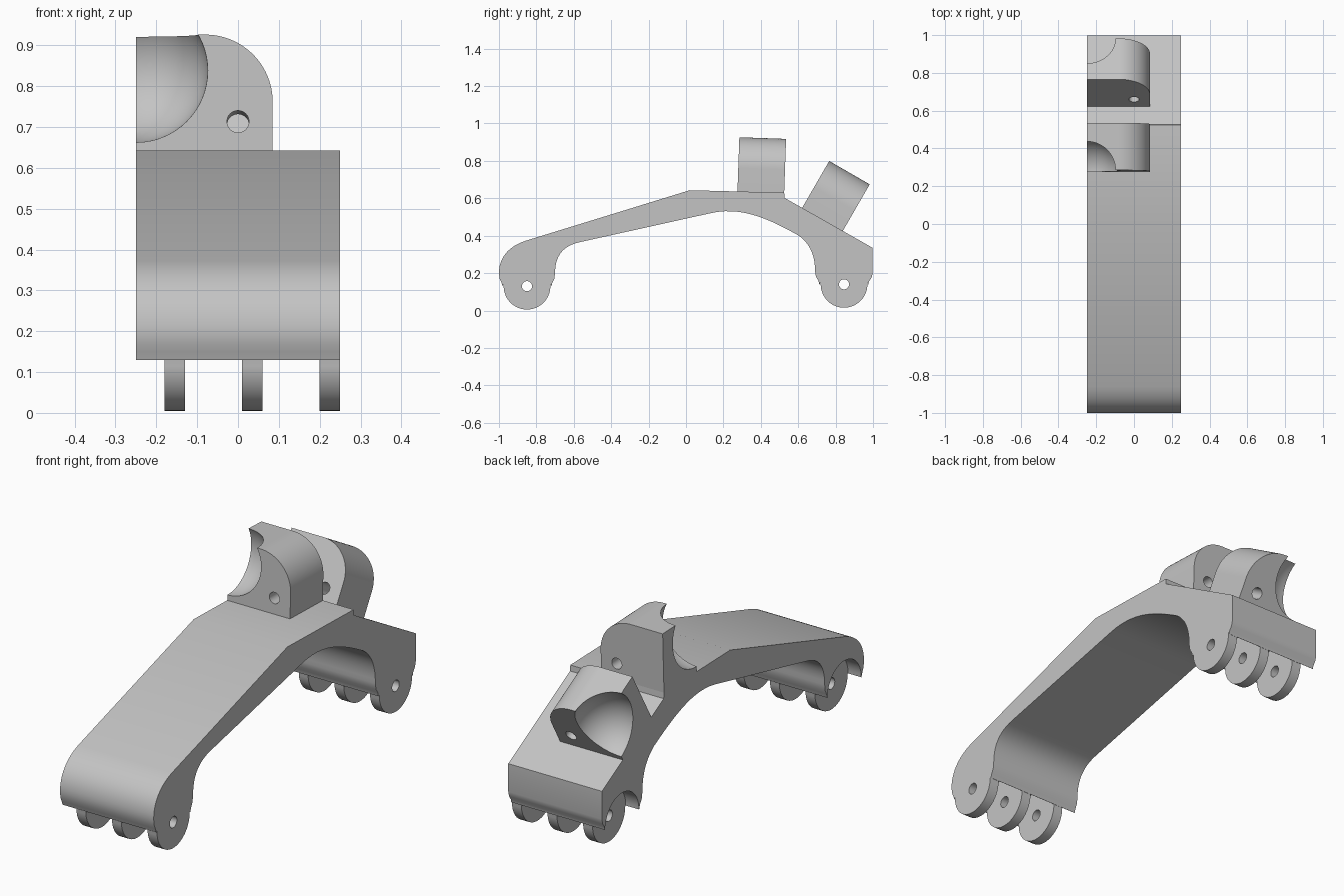
import bpy, bmesh, math
from mathutils import Vector, Matrix
from mathutils.geometry import interpolate_bezier

cube = bpy.data.objects.get("Cube")
if cube:
    bpy.data.objects.remove(cube, do_unlink=True)

grey = bpy.data.materials.new("plain grey")
grey.use_nodes = True
colour = (0.55, 0.55, 0.55, 1)
grey.diffuse_color = colour
grey.node_tree.nodes["Principled BSDF"].inputs["Base Color"].default_value = colour

WIDTH = 0.25          # half width of the arm
FRONT_PIN = (-0.85, 0.13)
BACK_PIN = (0.845, 0.14)
KNUCKLE, HOLE = 0.125, 0.027


def arc(centre, r, start, end, n=24):
    """Points on a circle, angles in degrees."""
    steps = [math.radians(start + (end - start) * i / n) for i in range(n + 1)]
    return [(centre[0] + r * math.cos(a), centre[1] + r * math.sin(a)) for a in steps]


def curve(*points):
    return [tuple(p)[:2] for p in interpolate_bezier(*[Vector(p) for p in points], 14)]


def finish(name, bm):
    bmesh.ops.recalc_face_normals(bm, faces=bm.faces[:])
    mesh = bpy.data.meshes.new(name)
    bm.to_mesh(mesh)
    bm.free()
    mesh.materials.append(grey)
    ob = bpy.data.objects.new(name, mesh)
    bpy.context.collection.objects.link(ob)
    return ob


def extrude(name, profile, low, high, axis):
    """Prism of a flat profile: (y, z) along x, or (x, z) along y."""
    bm = bmesh.new()
    place = (lambda a, b: (low, a, b)) if axis == "x" else (lambda a, b: (a, low, b))
    face = bm.faces.new([bm.verts.new(place(a, b)) for a, b in profile])
    moved = bmesh.ops.extrude_face_region(bm, geom=[face])["geom"]
    step = Vector((high - low, 0, 0)) if axis == "x" else Vector((0, high - low, 0))
    bmesh.ops.translate(bm, vec=step, verts=[v for v in moved if isinstance(v, bmesh.types.BMVert)])
    return finish(name, bm)


def ball(name, centre, r):
    bm = bmesh.new()
    bmesh.ops.create_uvsphere(bm, u_segments=64, v_segments=32, radius=r,
                              matrix=Matrix.Translation(centre))
    return finish(name, bm)


def combine(target, other, operation):
    other.hide_render = True
    mod = target.modifiers.new("combine", "BOOLEAN")
    mod.operation, mod.solver, mod.object = operation, "EXACT", other
    bpy.context.view_layer.objects.active = target
    bpy.ops.object.modifier_apply(modifier=mod.name)
    bpy.data.objects.remove(other, do_unlink=True)


def smooth(ob):
    bpy.ops.object.select_all(action="DESELECT")
    ob.select_set(True)
    bpy.context.view_layer.objects.active = ob
    bpy.ops.object.shade_smooth_by_angle(angle=math.radians(25))


# Arched arm with a clearance groove at each end
groove = KNUCKLE + 0.004
outline = (
    [(-0.98, 0.13), (-0.987, 0.15), (-0.996, 0.17)]
    + curve((-1, 0.2), (-1, 0.29), (-0.94, 0.345), (-0.86, 0.372))
    + [(0.02, 0.643), (0.525, 0.63), (0.527, 0.602), (0.998, 0.335), (0.998, 0.2),
       (0.992, 0.175), (0.978, 0.155), (0.975, 0.14)]
    + arc(BACK_PIN, groove, 0, 180)
    + [(0.713, 0.14), (0.708, 0.16), (0.695, 0.18)]
    + curve((0.69, 0.21), (0.69, 0.3), (0.66, 0.36), (0.6, 0.402))
    + curve((0.6, 0.402), (0.45, 0.485), (0.3, 0.56), (0.13, 0.52))[1:]
    + curve((-0.57, 0.365), (-0.66, 0.345), (-0.7, 0.29), (-0.7, 0.2))
    + [(-0.704, 0.17), (-0.714, 0.15), (-0.72, 0.13)]
    + arc(FRONT_PIN, groove, 0, 180)
)
arm = extrude("arched_arm", outline, -WIDTH, WIDTH, "x")

# Hinge knuckles under both ends, then the pin holes
for pin in (FRONT_PIN, BACK_PIN):
    y, z = pin
    web = [(y + 0.132, z + 0.03), (y + 0.132, z + 0.1), (y + 0.1, z + 0.14),
           (y - 0.1, z + 0.14), (y - 0.132, z + 0.1), (y - 0.132, z + 0.03)]
    shape = arc(pin, KNUCKLE, 180, 360) + web
    for right in (-0.18, 0.01, 0.20):
        combine(arm, extrude("knuckle", shape, right, right + 0.05, "x"), "UNION")
    combine(arm, extrude("pin_hole", arc(pin, HOLE, 0, 345, 23), -0.4, 0.4, "x"), "DIFFERENCE")
smooth(arm)


# Upright lugs with a bolt hole and a ball socket in one face
def lug(name, base, tilt, socket_side):
    shape = [(-WIDTH, -0.01), (0.085, -0.01)] + arc((-0.08, 0.123), 0.165, 0, 90) + [(-WIDTH, 0.288)]
    ob = extrude(name, shape, -0.125, 0.125, "y")
    bolt = extrude("bolt_hole", arc((0, 0.075), HOLE, 0, 345, 23), -0.3, 0.3, "y")
    combine(ob, bolt, "DIFFERENCE")
    combine(ob, ball("socket", (-WIDTH, socket_side * 0.125, 0.2), 0.176), "DIFFERENCE")
    ob.location = (0, *base)
    ob.rotation_euler.x = -math.radians(tilt)
    smooth(ob)


lug("upper_lug", (0.4, 0.634), 2, -1)
lug("rear_lug", (0.73, 0.4875), 30, 1)
